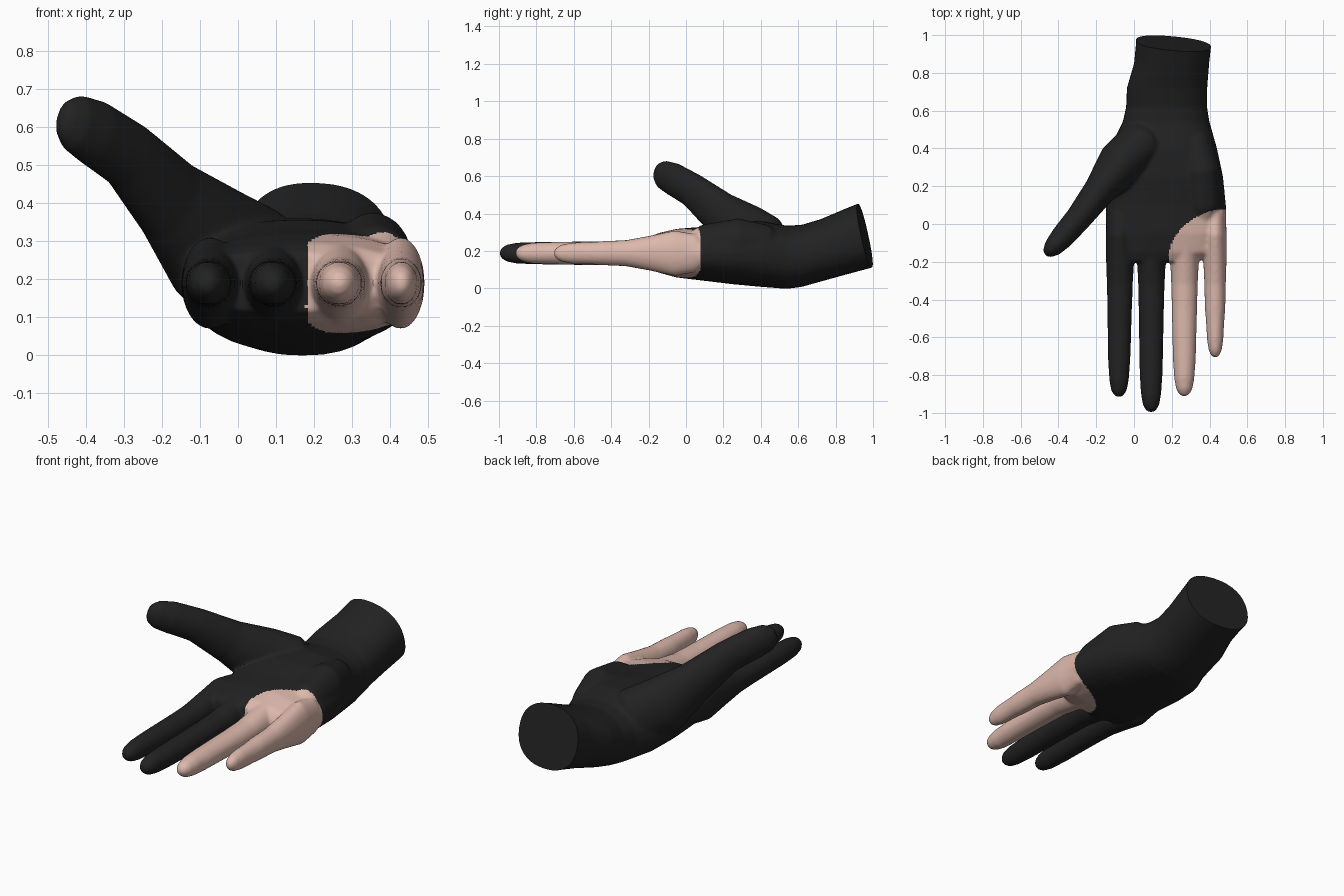
import bpy, bmesh, math
from mathutils import Vector

if "Cube" in bpy.data.objects:
    bpy.data.objects.remove(bpy.data.objects["Cube"])

UP = Vector((0, 0, 1))


def material(name, rgb):
    m = bpy.data.materials.new(name)
    m.diffuse_color = (*rgb, 1)
    m.use_nodes = True
    m.node_tree.nodes["Principled BSDF"].inputs["Base Color"].default_value = m.diffuse_color
    return m


def loft(bm, rings, power=2.0, direction=None, segs=32):
    """Closed tube through rings of (x, y, z, side radius, upward radius)."""
    centres = [Vector(r[:3]) for r in rings]
    loops = []
    for i, (c, r) in enumerate(zip(centres, rings)):
        a, b = centres[max(i - 1, 0)], centres[min(i + 1, len(rings) - 1)]
        t = Vector(direction) if direction else (b - a).normalized()
        side = t.cross(UP).normalized()
        up = side.cross(t)
        loop = []
        for k in range(segs):
            ang = 2 * math.pi * k / segs
            u, v = math.cos(ang), math.sin(ang)
            u = math.copysign(abs(u) ** (2 / power), u)
            v = math.copysign(abs(v) ** (2 / power), v)
            loop.append(bm.verts.new(c + side * u * r[3] + up * v * r[4]))
        loops.append(loop)
    faces = [bm.faces.new(loops[0]), bm.faces.new(loops[-1])]
    for p, q in zip(loops, loops[1:]):
        for k in range(segs):
            n = (k + 1) % segs
            faces.append(bm.faces.new((p[k], p[n], q[n], q[k])))
    bmesh.ops.recalc_face_normals(bm, faces=faces)


bm = bmesh.new()

# palm and wrist: y, left x, right x, bottom z, top z
palm = [(-.20, -.12, .33, .11, .27), (-.15, -.143, .45, .085, .295),
        (-.05, -.148, .49, .058, .318), (.10, -.15, .487, .04, .33),
        (.25, -.15, .472, .022, .355), (.40, -.13, .44, .008, .36),
        (.54, -.06, .40, -.003, .335), (.62, -.042, .387, .008, .34),
        (.72, -.038, .388, .036, .37), (.85, .0, .398, .072, .425),
        (.955, .01, .41, .10, .467), (1.1, .01, .415, .14, .51)]
loft(bm, [((l + r) / 2, y, (b + t) / 2, (r - l) / 2, (t - b) / 2)
          for y, l, r, b, t in palm], 2.3, (0, 1, 0))

# fleshy pad on the outer edge of the palm
loft(bm, [(.36, -.02, .20, .06, .07), (.365, .1, .22, .10, .12),
          (.355, .28, .245, .105, .13), (.33, .42, .22, .09, .12),
          (.30, .54, .19, .05, .06)])

# four fingers: base x, tip x, tip y, width radius at base
fingers = [(-.072, -.08, -.915, .076), (.093, .09, -.995, .078),
           (.268, .266, -.91, .078), (.428, .43, -.705, .063)]
for bx, tx, ty, w in fingers:
    rings = []
    for y, rx, rz in [(.06, w * .9, .10), (-.06, w, .122), (-.2, w * .97, .092),
                      (-.32, w * .9, .07), (-.45, w * .86, .064),
                      (ty + .2, w * .78, .06), (ty + .09, w * .68, .056),
                      (ty + .035, w * .55, .045), (ty + .008, w * .34, .028),
                      (ty - .002, w * .12, .01)]:
        f = (.06 - y) / (.06 - ty)
        rings.append((bx + (tx - bx) * f, y, .188, rx, rz))
    loft(bm, rings, 2.0, (0, -1, 0))

# thumb with its fleshy base
loft(bm, [(.10, .50, .19, .09, .10), (.04, .42, .225, .13, .17),
          (-.07, .32, .29, .125, .165), (-.18, .18, .405, .085, .118),
          (-.29, .035, .525, .07, .092), (-.38, -.07, .585, .063, .088),
          (-.43, -.125, .61, .05, .077), (-.458, -.153, .622, .03, .05),
          (-.466, -.16, .625, .012, .02)])

mesh = bpy.data.meshes.new("hand")
bm.to_mesh(mesh)
bm.free()
hand = bpy.data.objects.new("gloved_hand", mesh)
bpy.context.collection.objects.link(hand)

# fuse the parts into one soft skin
rem = hand.modifiers.new("fuse", 'REMESH')
rem.mode = 'VOXEL'
rem.voxel_size = .009
soft = hand.modifiers.new("soften", 'SMOOTH')
soft.factor = .5
soft.iterations = 8
bpy.context.view_layer.update()
dg = bpy.context.evaluated_depsgraph_get()
skin = bpy.data.meshes.new_from_object(hand.evaluated_get(dg))
hand.modifiers.clear()
hand.data = skin
skin.materials.clear()
skin.materials.append(material("black glove", (.016, .016, .016)))
skin.materials.append(material("pink skin", (.72, .48, .41)))

bm = bmesh.new()
bm.from_mesh(skin)

# slanted flat cut at the wrist
bmesh.ops.bisect_plane(bm, geom=bm.verts[:] + bm.edges[:] + bm.faces[:],
                       plane_co=(.21, .955, .283), plane_no=(.1, 1, .22),
                       clear_outer=True)
bmesh.ops.holes_fill(bm, edges=[e for e in bm.edges if e.is_boundary], sides=0)

# bare skin on the two outer fingers, bounded by a curved glove edge
for f in bm.faces:
    c = f.calc_center_median()
    f.material_index = 0
    if c.x > .18:
        u = min(max((.5 - c.x) / .32, 0), 1)
        if c.y < -.2 + .28 * math.sqrt(1 - u * u):
            f.material_index = 1
bmesh.ops.recalc_face_normals(bm, faces=bm.faces)
bm.to_mesh(skin)
bm.free()

bpy.ops.object.select_all(action='DESELECT')
hand.select_set(True)
bpy.context.view_layer.objects.active = hand
bpy.ops.object.shade_smooth_by_angle(angle=math.radians(40))
